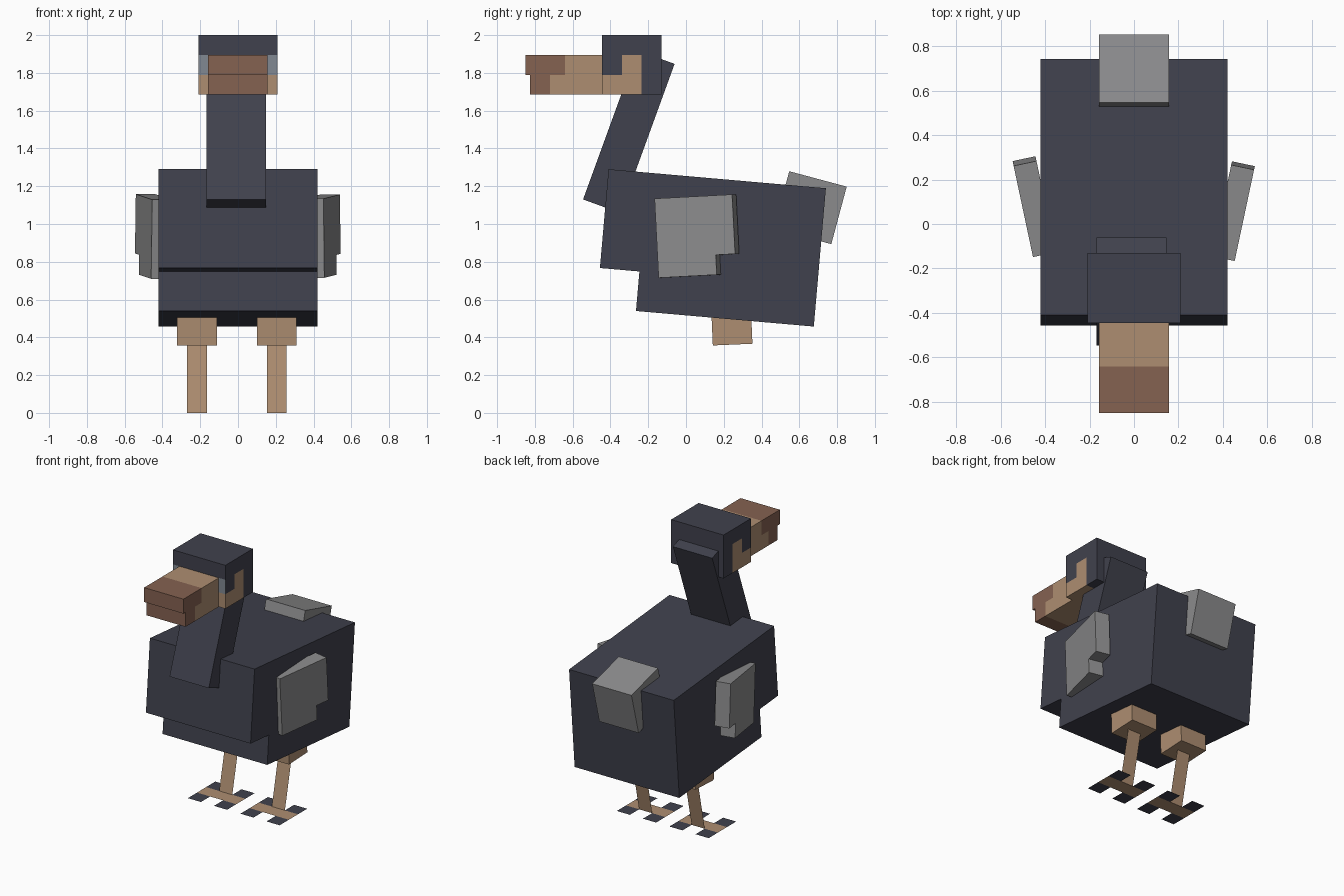
import bpy, bmesh
from math import radians
from mathutils import Matrix, Vector

cube = bpy.data.objects.get("Cube")
if cube:
    bpy.data.objects.remove(cube, do_unlink=True)

PX = 0.105  # size of one block unit


def material(name, rgb):
    m = bpy.data.materials.new(name)
    m.use_nodes = True
    m.diffuse_color = (*rgb, 1)
    m.node_tree.nodes["Principled BSDF"].inputs["Base Color"].default_value = (*rgb, 1)
    return m


slate = material("slate_feathers", (0.051, 0.053, 0.074))
grey = material("grey_feathers", (0.26, 0.26, 0.265))
tan = material("tan_skin", (0.42, 0.27, 0.165))
brown = material("brown_beak_tip", (0.235, 0.122, 0.083))
eye = material("pale_eye", (0.22, 0.25, 0.29))


def finish(name, bm, mats, matrix=Matrix(), rule=None):
    """Turn a bmesh into an object; rule(centre, normal) picks the material."""
    bm.normal_update()
    if rule:
        for f in bm.faces:
            f.material_index = rule(f.calc_center_median(), f.normal)
    me = bpy.data.meshes.new(name)
    bm.to_mesh(me)
    bm.free()
    for m in mats:
        me.materials.append(m)
    ob = bpy.data.objects.new(name, me)
    ob.matrix_world = matrix
    bpy.context.collection.objects.link(ob)
    return ob


def place(x, y, z, pitch=0, yaw=0):
    return (Matrix.Translation((x, y, z)) @ Matrix.Rotation(radians(yaw), 4, 'Z')
            @ Matrix.Rotation(radians(pitch), 4, 'X'))


def slab(name, points, x0, x1, mat, matrix):
    """Extrude a side profile of (y, z) block units across x."""
    bm = bmesh.new()
    face = bm.faces.new([bm.verts.new((x0, y * PX, z * PX)) for y, z in points])
    side = bmesh.ops.extrude_face_region(bm, geom=[face])["geom"]
    bmesh.ops.translate(bm, vec=(x1 - x0, 0, 0),
                        verts=[v for v in side if isinstance(v, bmesh.types.BMVert)])
    bmesh.ops.recalc_face_normals(bm, faces=bm.faces)
    return finish(name, bm, [mat], matrix)


def box(name, lo, hi, mats, cuts=(), rule=None):
    """Upright box, cut across the given (axis, position) planes."""
    lo, hi = Vector(lo), Vector(hi)
    bm = bmesh.new()
    bmesh.ops.create_cube(bm, size=1)
    bmesh.ops.transform(bm, verts=bm.verts, matrix=Matrix.Translation((lo + hi) / 2)
                        @ Matrix.Diagonal((*(hi - lo), 1)))
    for axis, pos in cuts:
        n = Vector((0, 0, 0))
        n[axis] = 1
        bmesh.ops.bisect_plane(bm, geom=bm.verts[:] + bm.edges[:] + bm.faces[:],
                               plane_co=n * pos, plane_no=n)
    return finish(name, bm, mats, rule=rule)


def rect(w, h):
    return [(0, 0), (w, 0), (w, h), (0, h)]


# Body with stepped breast, pitched nose up
slab("body", [(0, 0), (0, -5), (2, -5), (2, -7), (11, -7), (11, 0)],
     -4 * PX, 4 * PX, slate, place(0, -0.41, 1.29, -5))

# Neck and tail
slab("neck", rect(2, 8), -0.168, 0.147, slate, place(0, -0.545, 1.13, -20))
slab("tail", rect(3, 3), -0.158, 0.157, grey, place(0, 0.465, 0.975, -15))

# Head with bare skin on the cheeks and pale eyes in front
FRONT, Z0 = -0.445, 1.685
rows = [Z0 + PX, Z0 + 2 * PX]
cols = [FRONT + PX, FRONT + 2 * PX]


def head_colour(c, n):
    if c.z > rows[1]:
        return 0
    if n.y < -0.5:
        return 1 if c.z < rows[0] else 2
    if abs(n.x) > 0.5 and c.y < cols[1]:
        return int(c.y > cols[0] or c.z < rows[0])
    return int(n.z < -0.5 and c.y < cols[1])


box("head", (-2 * PX, FRONT, Z0), (2 * PX, FRONT + 3 * PX, 2), [slate, tan, eye],
    [(2, z) for z in rows] + [(1, y) for y in cols], head_colour)

# Beak halves with dark tips
for name, tip, length, z in (("upper_beak", -0.85, 2, rows[0]), ("lower_beak", -0.825, 1, Z0)):
    edge = tip + length * PX
    box(name, (-0.158, tip, z), (0.157, FRONT, z + PX), [tan, brown], [(1, edge)],
        lambda c, n, e=edge: int(c.y < e - 0.001))

# Wings, flared at the back, with a missing lower rear corner
wing = [(0, 0), (3, 0), (3, 1), (4, 1), (4, 4), (0, 4)]
slab("left_wing", wing, -PX, 0, grey, place(0.457, -0.145, 0.715, 3, -12))
slab("right_wing", wing, 0, PX, grey, place(-0.46, -0.12, 0.71, 4, 12))

# Legs: block thighs, flat shins and flat webbed feet
FOOT = ["D.D", "TTT", "D.D"]  # front row first
for side, x in (("left", 0.205), ("right", -0.217)):
    slab(side + "_thigh", rect(2, 2), -PX, PX, tan, place(x, 0.142, 0.357, 2.5))

    bm = bmesh.new()
    half = PX / 2
    bm.faces.new([bm.verts.new(p) for p in (
        (-half, 0.17, 0), (half, 0.17, 0), (half, 0.25, 0.37), (-half, 0.25, 0.37))])
    finish(side + "_shin", bm, [tan], place(x, 0, 0))

    bm = bmesh.new()
    for r, line in enumerate(FOOT):
        for c, kind in enumerate(line):
            if kind == ".":
                continue
            f = bm.faces.new([bm.verts.new(((c + i - 1.5) * PX, (r + j) * PX, 0))
                              for i, j in rect(1, 1)])
            f.material_index = int(kind == "D")
    bmesh.ops.remove_doubles(bm, verts=bm.verts, dist=0.001)
    finish(side + "_foot", bm, [tan, slate], place(x, -0.04, 0))
